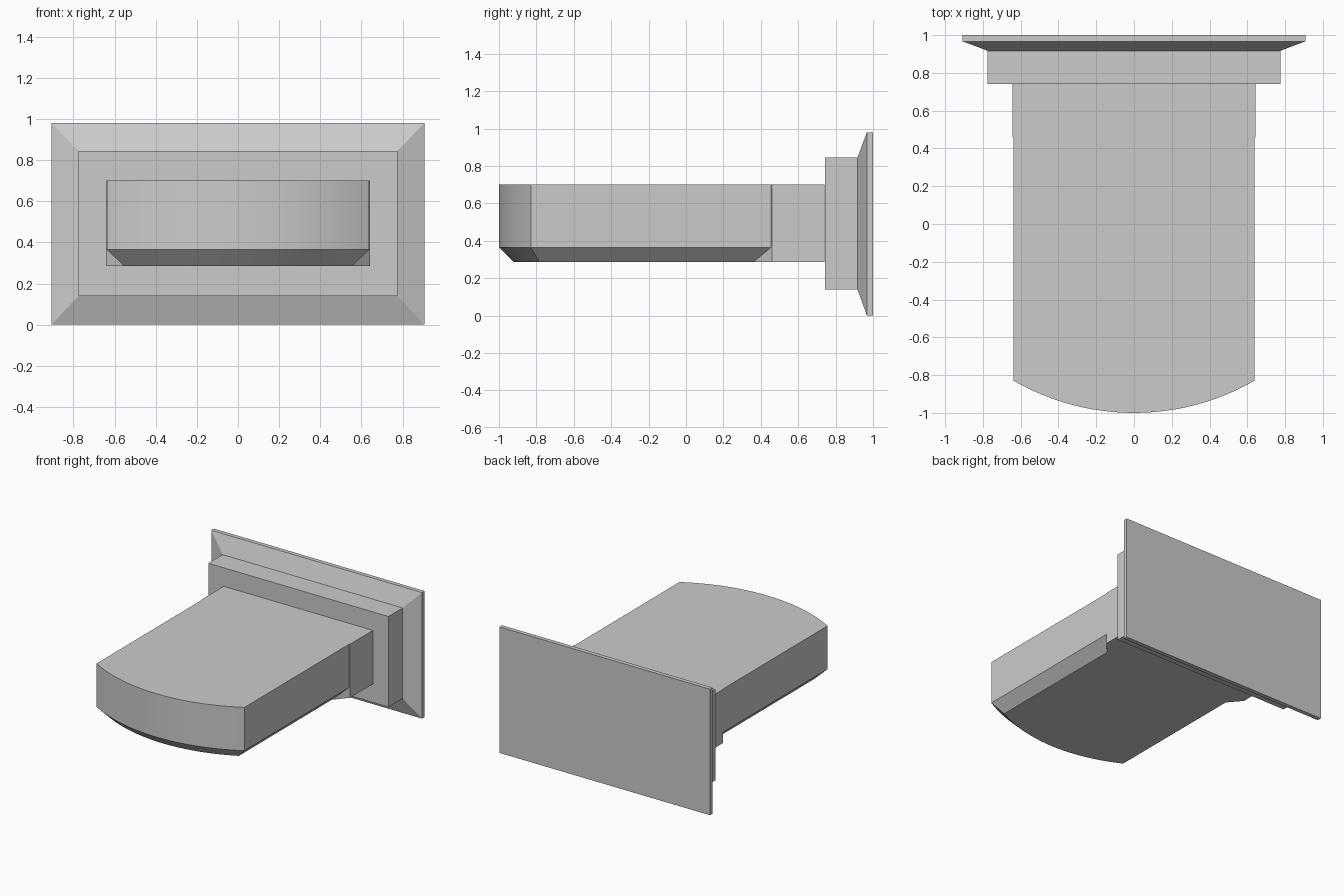
import bpy, bmesh, math

if "Cube" in bpy.data.objects:
    bpy.data.objects.remove(bpy.data.objects["Cube"])


def loft(name, rings):
    """Skin a stack of equal-length closed rings and cap both ends."""
    bm = bmesh.new()
    loops = [[bm.verts.new(p) for p in ring] for ring in rings]
    for a, b in zip(loops, loops[1:]):
        for i in range(len(a)):
            j = (i + 1) % len(a)
            bm.faces.new((a[i], a[j], b[j], b[i]))
    bm.faces.new(loops[0])
    bm.faces.new(loops[-1])
    bmesh.ops.recalc_face_normals(bm, faces=bm.faces[:])
    mesh = bpy.data.meshes.new(name)
    bm.to_mesh(mesh)
    bm.free()
    obj = bpy.data.objects.new(name, mesh)
    bpy.context.collection.objects.link(obj)
    return obj


def wall_ring(y, half_x, z0, z1):
    return [(-half_x, y, z0), (half_x, y, z0), (half_x, y, z1), (-half_x, y, z1)]


def body_ring(z, half_x, radius, side_back):
    """Bowed front edge, straight side, then the slightly wider neck."""
    centre_y, steps = 0.278, 24
    a = math.asin(half_x / radius)
    arc = []
    for i in range(steps + 1):
        t = -a + 2 * a * i / steps
        arc.append((radius * math.sin(t), centre_y - radius * math.cos(t), z))
    right = [(half_x, side_back, z), (0.642, 0.46, z), (0.642, 0.74, z)]
    left = [(-x, y, z) for x, y, z in reversed(right)]
    return arc + right + left


# Back plate: thin rim, sloped border and raised block
loft("back_plate", [
    wall_ring(1.0, 0.907, 0.0, 0.98),
    wall_ring(0.967, 0.907, 0.0, 0.98),
    wall_ring(0.917, 0.775, 0.14, 0.845),
    wall_ring(0.742, 0.775, 0.14, 0.845),
])

# Projecting body with chamfered underside and neck
body = loft("projecting_body", [
    body_ring(0.285, 0.556, 1.198, 0.36),
    body_ring(0.365, 0.637, 1.278, 0.455),
    body_ring(0.702, 0.637, 1.278, 0.455),
])

# Smooth bowed front, crisp edges elsewhere
bpy.context.view_layer.objects.active = body
body.select_set(True)
bpy.ops.object.shade_smooth_by_angle(angle=math.radians(20))
